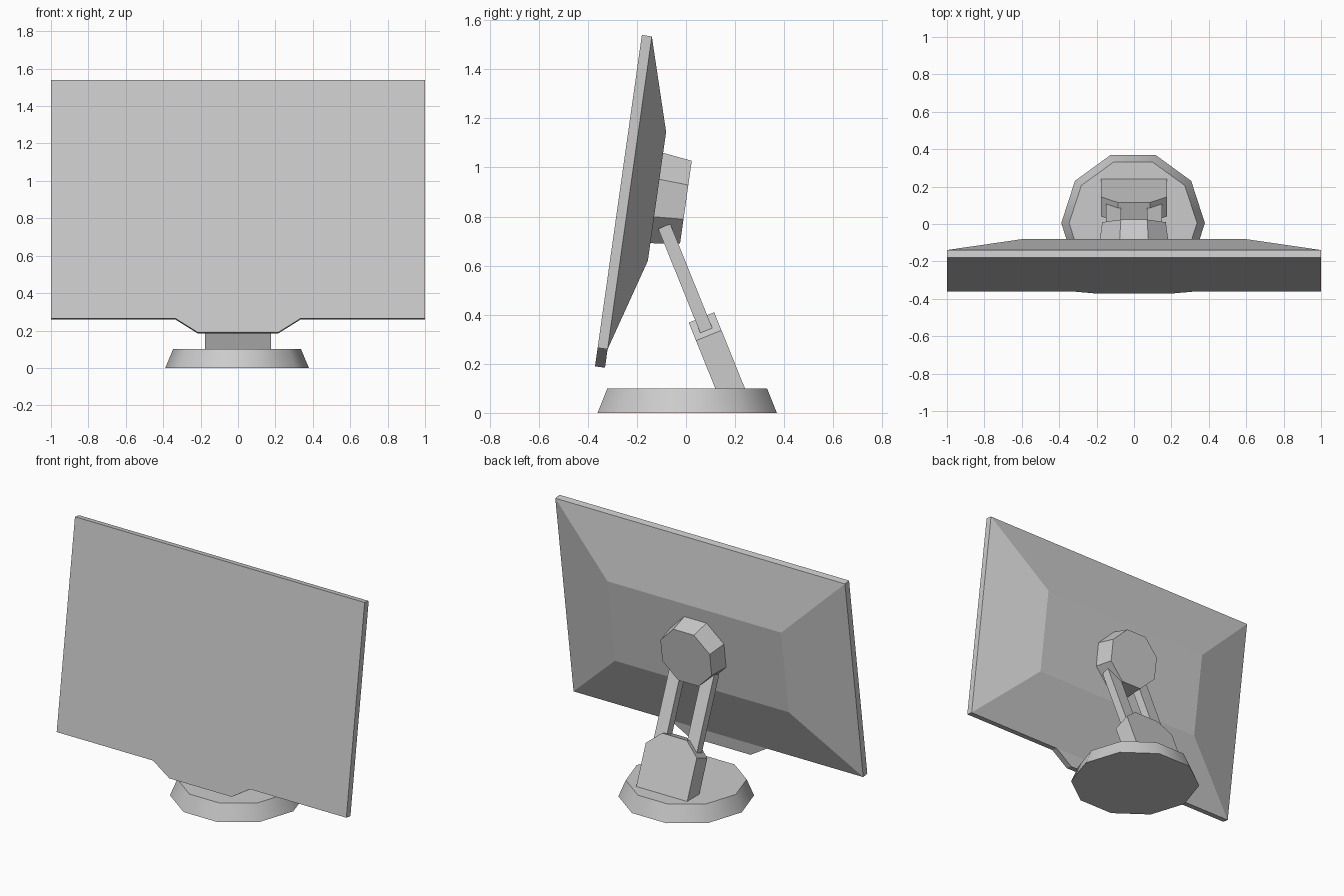
import bpy, bmesh, math
from mathutils import Matrix, Vector

if "Cube" in bpy.data.objects:
    bpy.data.objects.remove(bpy.data.objects["Cube"])

grey = bpy.data.materials.new("light_grey")
grey.use_nodes = True
grey.diffuse_color = (0.6, 0.6, 0.6, 1)
grey.node_tree.nodes["Principled BSDF"].inputs["Base Color"].default_value = (0.6, 0.6, 0.6, 1)


def frame(y, z, lean):
    """Local x across, local y up along the lean, local z towards the back."""
    c, s = math.cos(lean), math.sin(lean)
    return Matrix(((1, 0, 0, 0), (0, s, c, y), (0, c, -s, z), (0, 0, 0, 1)))


def loft(name, rings, matrix):
    """Join equal-length outlines, given as (points, depth), into a closed solid."""
    bm = bmesh.new()
    loops = [[bm.verts.new(matrix @ Vector((x, y, depth))) for x, y in pts]
             for pts, depth in rings]
    n = len(loops[0])
    for a, b in zip(loops, loops[1:]):
        for i in range(n):
            j = (i + 1) % n
            bm.faces.new((a[i], a[j], b[j], b[i]))
    bm.faces.new(loops[0])
    bm.faces.new(loops[-1])
    bmesh.ops.recalc_face_normals(bm, faces=bm.faces)
    mesh = bpy.data.meshes.new(name)
    bm.to_mesh(mesh)
    bm.free()
    mesh.materials.append(grey)
    obj = bpy.data.objects.new(name, mesh)
    bpy.context.collection.objects.link(obj)
    return obj


def rect(x0, x1, y0, y1):
    return [(x0, y0), (x1, y0), (x1, y1), (x0, y1)]


def ngon(sides, radius, turn=0.0, cx=0.0, cy=0.0):
    steps = [turn + math.tau * i / sides for i in range(sides)]
    return [(cx + radius * math.cos(a), cy + radius * math.sin(a)) for a in steps]


# Screen slab with the chin below, leaning back
screen = frame(-0.36, 0.265, math.radians(8.05))
height = 1.287
half = [(1, height), (1, 0), (0.335, 0), (0.215, -0.076)]
outline = half + [(-x, y) for x, y in reversed(half)]
loft("screen_panel", [(outline, 0), (outline, 0.041)], screen)

# Tapered rear housing
loft("rear_housing", [(rect(-1, 1, 0, height), 0.041),
                      (rect(-0.6, 0.6, 0.38, 0.91), 0.153)], screen)

# Octagonal hub on the housing
corner = 1 / math.cos(math.pi / 8)
loft("hub", [(ngon(8, r * corner, math.pi / 8, 0, 0.638), d)
             for r, d in ((0.187, 0.145), (0.17, 0.273))], screen)

# Stand block with cut top corners
stand = frame(0.24, 0.1, math.radians(-22))
half = [(0.176, -0.03), (0.176, 0.255), (0.085, 0.334)]
outline = half + [(-x, y) for x, y in reversed(half)]
loft("stand_block", [(outline, -0.112), (outline, 0)], stand)

# Twin arms from the block to the hub
for side, name in ((1, "left_arm"), (-1, "right_arm")):
    bar = rect(side * 0.07, side * 0.15, 0.271, 0.735)
    loft(name, [(bar, -0.084), (bar, -0.031)], stand)

# Ten-sided tapered base
base = loft("base", [(ngon(10, 0.384, 0, -0.005, 0.005), 0),
                     (ngon(10, 0.342, 0, -0.005, 0.005), 0.1)], Matrix())
bpy.ops.object.select_all(action='DESELECT')
base.select_set(True)
bpy.context.view_layer.objects.active = base
bpy.ops.object.shade_smooth_by_angle(angle=math.radians(40))
